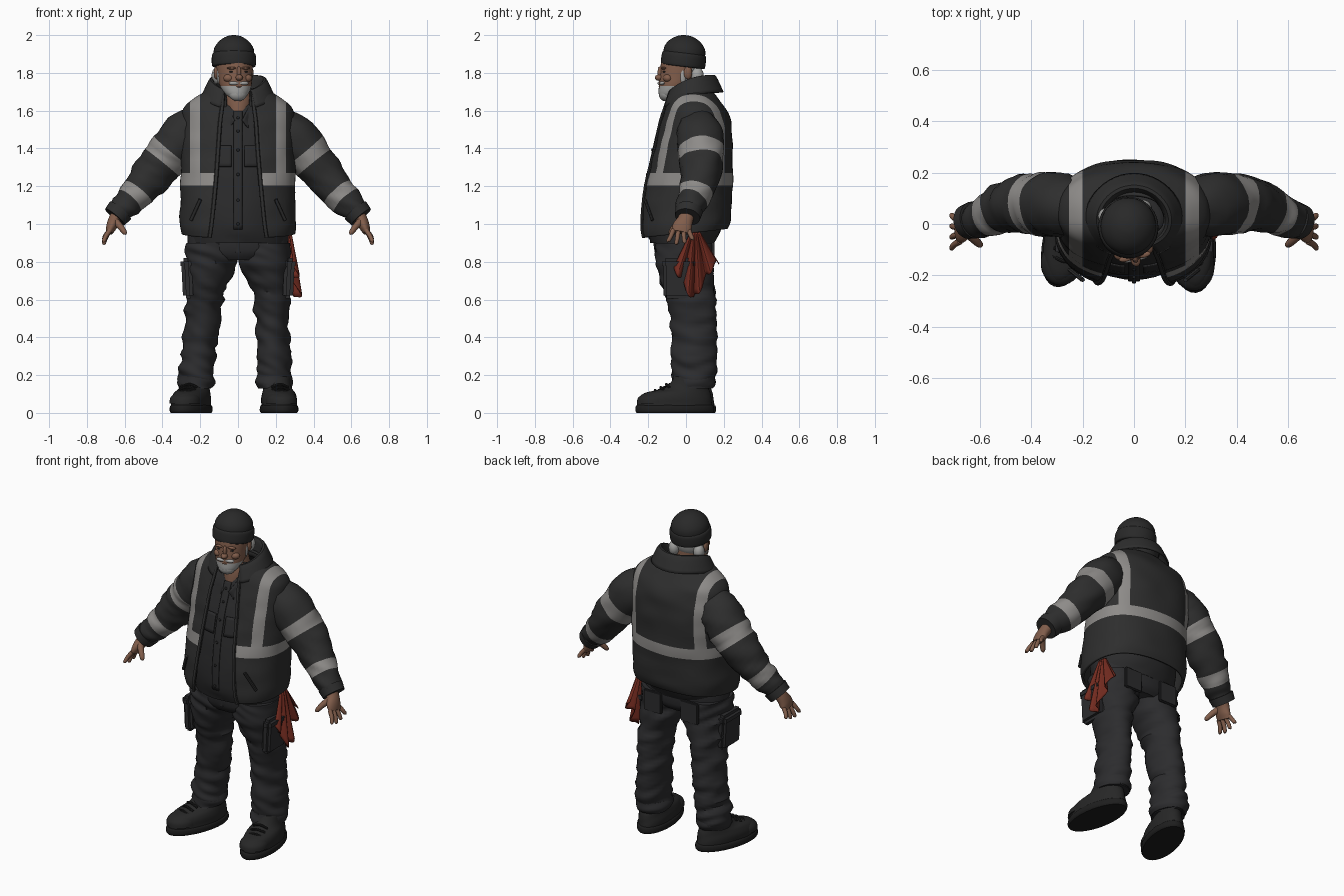
import bpy, bmesh, math
from math import sin, cos, pi
from mathutils import Vector, noise

if "Cube" in bpy.data.objects:
    bpy.data.objects.remove(bpy.data.objects["Cube"])

made = []


def material(name, r, g, b):
    m = bpy.data.materials.new(name)
    m.diffuse_color = (r, g, b, 1)
    m.use_nodes = True
    bsdf = m.node_tree.nodes["Principled BSDF"]
    bsdf.inputs["Base Color"].default_value = (r, g, b, 1)
    bsdf.inputs["Roughness"].default_value = 0.9
    return m


JACKET = material("charcoal jacket", .027, .027, .027)
SHIRT = material("dark shirt", .024, .024, .025)
TROUSERS = material("slate trousers", .025, .025, .027)
HAT = material("black knit", .022, .022, .022)
BOOT = material("black leather", .02, .02, .02)
SOLE = material("rubber sole", .013, .013, .013)
REFLECT = material("reflective grey", .27, .26, .25)
SKIN = material("skin", .22, .11, .07)
HAIR = material("grey hair", .36, .36, .35)
RED = material("red rag", .17, .024, .014)


def spline(rows, t):
    """Smooth interpolation through equally long rows."""
    i = min(int(t), len(rows) - 2)
    f = t - i
    p = [rows[max(0, min(len(rows) - 1, i + k))] for k in (-1, 0, 1, 2)]
    return [.5 * (2 * b + (c - a) * f + (2 * a - 5 * b + 4 * c - d) * f * f
                  + (3 * b - a - 3 * c + d) * f ** 3) for a, b, c, d in zip(*p)]


def finish(name, bm, mats):
    me = bpy.data.meshes.new(name)
    bm.to_mesh(me)
    bm.free()
    for m in mats:
        me.materials.append(m)
    ob = bpy.data.objects.new(name, me)
    bpy.context.collection.objects.link(ob)
    made.append(ob)
    return ob


def tube(name, rows, mats, n=24, sub=4, flat=False, fold=0, bands=(), rule=None):
    """Loft of ellipses; each row is x, y, z, width radius, depth radius."""
    bm = bmesh.new()
    rings = []
    steps = (len(rows) - 1) * sub
    for s in range(steps + 1):
        t = s / sub
        *c, ra, rb = spline(rows, t)
        ahead, behind = spline(rows, min(t + .1, len(rows) - 1)), spline(rows, max(t - .1, 0))
        axis = Vector((0, 0, 1)) if flat else (Vector(ahead[:3]) - Vector(behind[:3])).normalized()
        u = Vector((0, 1, 0))
        u = (u - axis * u.dot(axis)).normalized()
        v = u.cross(axis)
        ring = []
        for k in range(n):
            a = 2 * pi * k / n
            d = v * ra * cos(a) + u * rb * sin(a)
            p = Vector(c) + d
            q = noise.noise(Vector((p.x * 7, p.y * 7, p.z * 22 + p.x * 9)))
            ring.append(bm.verts.new(p + d.normalized() * q * fold))
        rings.append(ring)
    for s in range(steps):
        for k in range(n):
            j = (k + 1) % n
            f = bm.faces.new((rings[s][k], rings[s][j], rings[s + 1][j], rings[s + 1][k]))
            if s // sub in bands:
                f.material_index = 1
            if rule:
                f.material_index = rule(f.calc_center_median())
    bm.faces.new(rings[0])
    bm.faces.new(rings[-1])
    bmesh.ops.recalc_face_normals(bm, faces=bm.faces)
    return finish(name, bm, mats)


def grid(func, nu, nv):
    bm = bmesh.new()
    g = [[bm.verts.new(func(i / nu, j / nv)) for j in range(nv + 1)] for i in range(nu + 1)]
    for i in range(nu):
        for j in range(nv):
            bm.faces.new((g[i][j], g[i + 1][j], g[i + 1][j + 1], g[i][j + 1]))
    return bm


def sheet(name, func, nu, nv, mats, thick=.008, bm=None):
    ob = finish(name, bm or grid(func, nu, nv), mats)
    mod = ob.modifiers.new("thickness", "SOLIDIFY")
    mod.thickness, mod.offset = thick, -1
    return ob


def ball(name, loc, size, mat):
    bm = bmesh.new()
    bmesh.ops.create_uvsphere(bm, u_segments=16, v_segments=10, radius=1)
    bmesh.ops.scale(bm, vec=size, verts=bm.verts)
    ob = finish(name, bm, [mat])
    ob.location = loc
    return ob


def box(name, loc, size, mat, tilt=0):
    bm = bmesh.new()
    bmesh.ops.create_cube(bm, size=1)
    bmesh.ops.scale(bm, vec=size, verts=bm.verts)
    bmesh.ops.bevel(bm, geom=bm.edges[:], offset=min(size) * .3, segments=2, affect='EDGES')
    ob = finish(name, bm, [mat])
    ob.location, ob.rotation_euler = loc, (0, tilt, 0)
    return ob


# Jacket shell: height, half width, front y, back y, half opening
COAT = [(.95, .302, -.24, .225, .15), (1.02, .308, -.25, .24, .14), (1.2, .304, -.222, .245, .12),
        (1.4, .304, -.175, .25, .105), (1.53, .302, -.14, .237, .095), (1.61, .288, -.115, .21, .085),
        (1.665, .235, -.095, .17, .08), (1.705, .165, -.08, .135, .08), (1.72, .12, -.06, .11, .07)]


def coat(u, v):
    z, rx, front, back, gap = spline(COAT, v * (len(COAT) - 1))
    p = .87
    a0 = math.asin(min(.9, gap / rx) ** (1 / p))
    a = a0 + u * (2 * pi - 2 * a0)
    s, c = sin(a), cos(a)
    x = rx * math.copysign(abs(s) ** p, s)
    y = (front + back) / 2 - (back - front) / 2 * math.copysign(abs(c) ** p, c)
    q = noise.noise(Vector((x * 6, y * 6, z * 12))) * .008
    return x + s * q, y - c * q, z - .025 * c * max(0, 1 - v * 4)


bm = grid(coat, 72, 48)
BELT, STRAP = (1.205, 1.27), (.2, .253)
cuts = [((0, 0, z), (0, 0, 1)) for z in BELT] + [((s * x, 0, 0), (1, 0, 0)) for s in (-1, 1) for x in STRAP]
for co, no in cuts:
    bmesh.ops.bisect_plane(bm, geom=bm.verts[:] + bm.edges[:] + bm.faces[:], plane_co=co, plane_no=no)
for f in bm.faces:
    c = f.calc_center_median()
    strap = STRAP[0] < abs(c.x) < STRAP[1] and c.z > BELT[0]
    f.material_index = int(strap or BELT[0] < c.z < BELT[1])
sheet("jacket", None, 0, 0, [JACKET, REFLECT], .014, bm)


# Turned-down collar that drops toward the front
def collar(u, v):
    a = .5 + u * (2 * pi - 1)
    front = (1 + cos(a)) / 2
    z, r = spline([(1.67, .115), (1.765, .125), (1.775, .137), (1.695, .175)], v * 3)
    return (r + .01) * sin(a), .015 - r * cos(a) * (1 - .2 * front), z - .09 * front ** 2


sheet("jacket_collar", collar, 40, 12, [JACKET], .01)
for s in (-1, 1):
    # Lapel edge and slanted hip pocket welt
    edge = [coat(0 if s > 0 else 1, k / 8) for k in range(8)]
    tube("front_edge", [(x, y - .002, z, .011, .009) for x, y, z in edge], [JACKET], 8)
    tube("hip_pocket_welt", [(s * .2, -.218, 1.13, .01, .008), (s * .25, -.178, 1.02, .01, .008)], [JACKET], 8)

# Shirt with placket, buttons and chest pocket flaps
SHIRT_ROWS = [(0, -.02, .9, .25, .17), (0, -.01, 1.0, .265, .205), (0, 0, 1.2, .265, .205), (0, .02, 1.4, .26, .185),
              (0, .03, 1.54, .23, .145), (0, .03, 1.61, .15, .115), (0, .025, 1.645, .1, .09)]
tube("shirt", SHIRT_ROWS, [SHIRT], 40, flat=True, fold=.008)


def on_shirt(x, t, lift):
    _, cy, z, rx, ry = spline(SHIRT_ROWS, t)
    return x, cy - ry * math.sqrt(1 - (x / rx) ** 2) - lift, z


sheet("shirt_placket", lambda u, v: on_shirt((u - .5) * .045, .8 + v * 4, .008), 4, 24, [SHIRT], .006)
for k in range(6):
    ball("button", on_shirt(0, 1 + k * .65, .012), (.008, .005, .008), BOOT)
for s in (-1, 1):
    sheet("shirt_pocket", lambda u, v: on_shirt(s * .075 + (u - .5) * .08, 2.5 + v * .6, .008), 6, 6, [SHIRT], .006)
    sheet("shirt_collar", lambda u, v: (s * (.02 + .06 * u + .03 * v), -.125 + .1 * u + .01 * v, 1.55 + .12 * u - .045 * v),
          6, 4, [SHIRT], .008)

# Neck and open throat
tube("neck", [(0, -.012, 1.57, .06, .085), (0, -.005, 1.64, .078, .085), (-.01, -.005, 1.71, .075, .075),
              (-.02, -.01, 1.78, .075, .075)], [SKIN], flat=True)

# Head, turned slightly to its left
def head_colour(c):
    beard = c.z < 1.735 and c.y < 0
    return int(beard or (c.y > .03 and c.z > 1.725) or (c.y > -.01 and c.z < 1.77))


face = [tube("head", [(0, -.085, 1.66, .025, .025), (0, -.075, 1.685, .058, .055), (0, -.045, 1.73, .083, .085),
                      (0, -.022, 1.78, .091, .105), (0, -.012, 1.84, .096, .108), (0, -.01, 1.9, .09, .1)],
             [SKIN, HAIR], 32, flat=True, rule=head_colour),
        ball("nose", (0, -.13, 1.775), (.019, .024, .017), SKIN),
        ball("nose_bridge", (0, -.122, 1.8), (.012, .017, .035), SKIN),
        ball("chin_beard", (0, -.097, 1.69), (.05, .034, .04), HAIR),
        ball("lower_lip", (0, -.122, 1.727), (.022, .01, .006), SKIN)]
for s in (-1, 1):
    face += [ball("eye", (s * .037, -.111, 1.806), (.014, .008, .005), BOOT),
             ball("brow", (s * .037, -.115, 1.825), (.026, .012, .007), SKIN),
             ball("cheek", (s * .048, -.095, 1.772), (.03, .024, .022), SKIN),
             ball("moustache", (s * .024, -.119, 1.745), (.03, .014, .011), HAIR),
             ball("ear", (s * .094, .005, 1.8), (.013, .023, .034), SKIN),
             ball("sideburn", (s * .088, -.02, 1.785), (.008, .016, .045), HAIR),
             ball("hair_tuft", (s * .075, .06, 1.785), (.032, .035, .045), HAIR)]
turn = .22
for ob in face:
    x, y, z = ob.location
    ob.location = (x * cos(turn) - y * sin(turn) - .022, x * sin(turn) + y * cos(turn) - .015, z)
    ob.rotation_euler.z = turn

# Knit hat with rolled cuff
for name, rows in (("hat_crown", [(0, 0, .02, .108, .11), (0, 0, .075, .105, .109), (0, 0, .115, .078, .083),
                                  (0, 0, .14, .04, .042), (0, 0, .147, .008, .008)]),
                   ("hat_cuff", [(0, 0, -.02, .106, .108), (0, 0, -.012, .116, .118), (0, 0, .04, .116, .117),
                                 (0, 0, .055, .105, .107)])):
    ob = tube(name, rows, [HAT], 36, flat=True)
    ob.location, ob.rotation_euler = (-.022, -.015, 1.853), (-.12, 0, 0)

# Sleeves and hands
for s in (-1, 1):
    def arm(name, rows, mats, **kw):
        return tube(name, [(s * r[0], *r[1:]) for r in rows], mats, **kw)

    sleeve = [(.2, .06, 1.53, .1), (.28, .07, 1.47, .123), (.352, .08, 1.388, .122), (.402, .08, 1.325, .115),
              (.46, .075, 1.255, .105), (.53, .055, 1.172, .09), (.573, .035, 1.122, .08),
              (.61, .02, 1.085, .071), (.645, .01, 1.045, .062)]
    arm("sleeve", [(*r, r[-1]) for r in sleeve], [JACKET, REFLECT], n=28, fold=.014, bands=(2, 5))
    arm("cuff", [(.622, .016, 1.072, .073, .073), (.652, .008, 1.037, .067, .067)], [JACKET])
    arm("palm", [(.63, .01, 1.06, .036, .04), (.655, -.005, 1.02, .032, .042), (.67, -.02, .985, .028, .052),
                 (.682, -.027, .955, .019, .048)], [SKIN])
    for k in range(4):
        y, reach = -.067 + k * .027, (.055, .068, .062, .045)[k]
        spread = (k - 1.7) * .008
        arm("finger", [(.678, y, .968, .013, .013), (.7, y + spread, .968 - reach * .6, .012, .012),
                       (.71, y + spread * 2, .965 - reach, .01, .01),
                       (.711, y + spread * 2, .961 - reach, .003, .003)], [SKIN], n=10)
    arm("thumb", [(.65, -.03, 1.015, .02, .02), (.622, -.06, .985, .017, .017), (.6, -.08, .955, .013, .013),
                  (.594, -.083, .944, .004, .004)], [SKIN], n=12)

# Trousers
tube("trouser_hips", [(0, -.01, .81, .2, .125), (0, -.01, .86, .262, .155), (0, -.01, 1.0, .265, .16)],
     [TROUSERS], 36, flat=True, fold=.006)
tube("trouser_fly", [(0, -.158, .85, .014, .008), (0, -.172, .95, .014, .008)], [TROUSERS], 8)
for s, knee, ankle, foot, yaw, back in ((-1, .197, .22, .235, -.3, .0), (1, .182, .19, .212, .12, -.015)):
    tube("trouser_leg", [(s * .14, -.01, .9, .13, .15), (s * .145, -.005, .79, .137, .15),
                         (s * .178, .025, .6, .097, .128), (s * knee, .042, .4, .09, .118),
                         (s * ankle, .042, .23, .094, .116), (s * ankle, .035, .13, .088, .108)],
         [TROUSERS], 32, 10, True, .022)
    tube("trouser_cuff", [(s * ankle, .035, .135, .09, .112), (s * ankle, .038, .16, .098, .118),
                          (s * ankle, .04, .195, .09, .112)], [TROUSERS], 28, 4, True, .012)
    # Cargo pocket with flap, and seat pocket
    box("cargo_pocket", (s * .268, -.035, .7), (.055, .17, .19), TROUSERS, s * .05)
    box("cargo_flap", (s * .275, -.035, .79), (.06, .185, .06), TROUSERS, s * .05)
    box("seat_pocket", (s * .125, .142, .84), (.12, .02, .13), TROUSERS)
    # Boot, sole and laces
    parts = [tube("boot", [(0, -.045, .03, .092, .2), (0, -.045, .07, .093, .198), (0, -.03, .105, .085, .175),
                           (0, .02, .135, .074, .115), (0, .045, .2, .07, .085)], [BOOT], 32, 5, True, .004),
             tube("boot_sole", [(0, -.045, 0, .093, .203), (0, -.045, .012, .1, .21), (0, -.045, .034, .098, .208),
                                (0, -.045, .042, .09, .2)], [SOLE], 32, 3, True),
             tube("toe_cap", [(0, -.15, .05, .083, .097), (0, -.15, .08, .078, .09), (0, -.145, .103, .055, .06),
                              (0, -.14, .11, .02, .02)], [BOOT], 28, 4, True)]
    for k in range(3):
        parts.append(tube("lace", [(-.045, -.14 + k * .03, .108 + k * .014, .007, .007),
                                   (0, -.15 + k * .03, .12 + k * .016, .007, .007),
                                   (.045, -.14 + k * .03, .108 + k * .014, .007, .007)], [SOLE], 8))
    for ob in parts:
        ob.location, ob.rotation_euler = (s * foot, back, 0), (0, 0, yaw)


# Rag hanging from the left hip
def rag(u, v):
    length = .17 + .19 * max(0, 1 - abs(u - .42) * 2.2) + .02 * sin(u * 25)
    pleat = sin(u * 8 * pi) * (.008 + .014 * v)
    return .27 + .13 * v * length + pleat, .05 + (u - .47) * (.05 + .19 * v), .955 - v * length


sheet("red_rag", rag, 48, 12, [RED], .005)

# Smooth shading with crisp seams
bpy.ops.object.select_all(action='DESELECT')
for ob in made:
    ob.select_set(True)
bpy.context.view_layer.objects.active = made[0]
bpy.ops.object.shade_smooth_by_angle(angle=math.radians(42))
